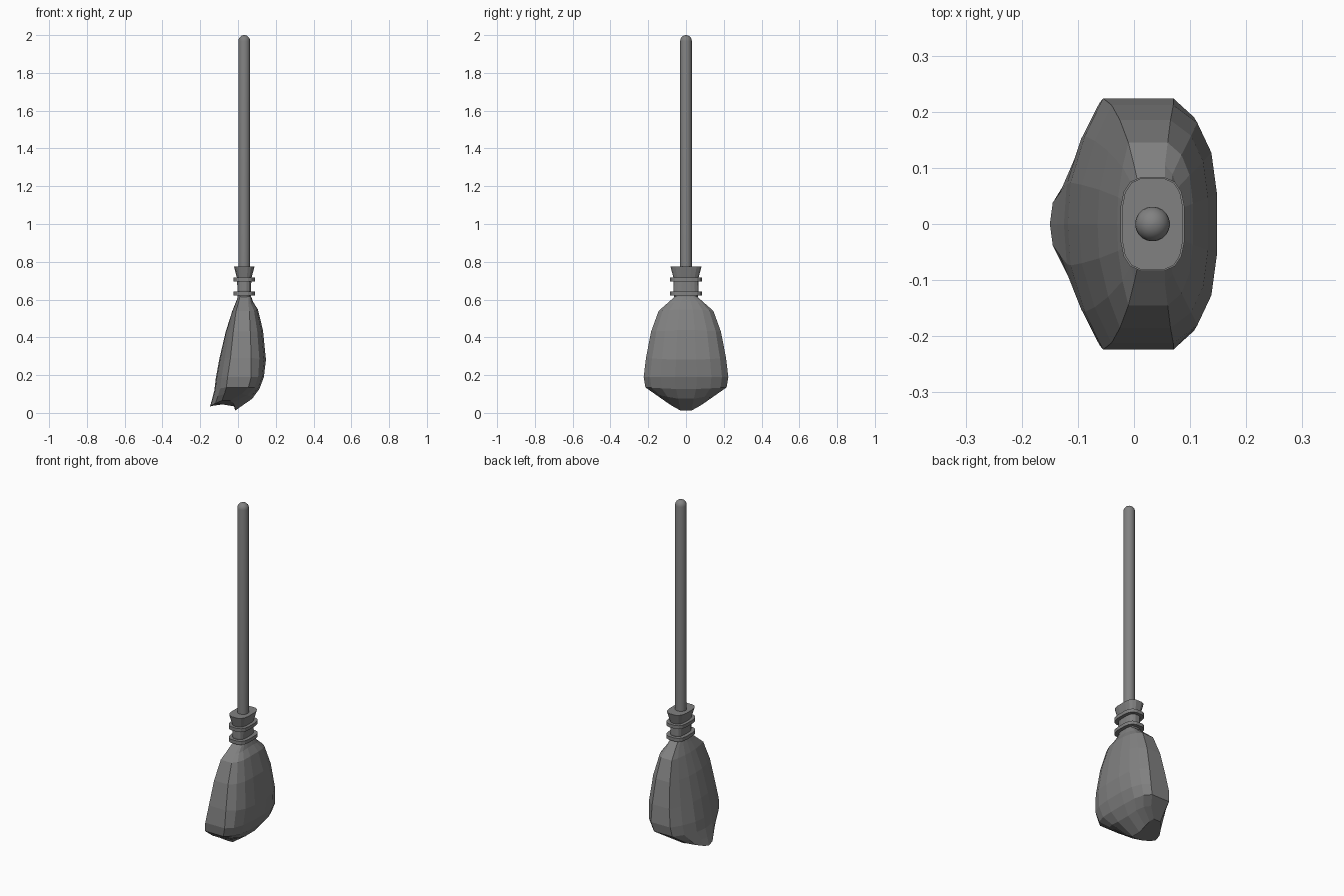
import bpy, bmesh, math

cube = bpy.data.objects.get("Cube")
if cube:
    bpy.data.objects.remove(cube, do_unlink=True)

grey = bpy.data.materials.new("plain grey")
grey.use_nodes = True
GREY = (0.22, 0.22, 0.22, 1)
grey.diffuse_color = GREY
grey.node_tree.nodes["Principled BSDF"].inputs["Base Color"].default_value = GREY

AXIS = 0.033  # x of the handle axis


def loft(name, rings, smooth=None):
    """Skin a stack of closed rings and cap both ends."""
    bm = bmesh.new()
    loops = [[bm.verts.new(p) for p in ring] for ring in rings]
    n = len(loops[0])
    for a, b in zip(loops, loops[1:]):
        for i in range(n):
            j = (i + 1) % n
            bm.faces.new((a[i], a[j], b[j], b[i]))
    bm.faces.new(loops[0])
    bm.faces.new(loops[-1])
    bmesh.ops.recalc_face_normals(bm, faces=bm.faces)
    mesh = bpy.data.meshes.new(name)
    bm.to_mesh(mesh)
    bm.free()
    mesh.materials.append(grey)
    obj = bpy.data.objects.new(name, mesh)
    bpy.context.collection.objects.link(obj)
    if smooth:
        bpy.ops.object.select_all(action="DESELECT")
        bpy.context.view_layer.objects.active = obj
        obj.select_set(True)
        bpy.ops.object.shade_smooth_by_angle(angle=math.radians(smooth))
    return obj


def rounded(rx, ry, z, n=16, power=1.0):
    """Ellipse ring; a power below one squares it off."""
    ring = []
    for i in range(n):
        t = math.tau * (i + 0.5) / n
        c, s = math.cos(t), math.sin(t)
        ring.append((AXIS + rx * math.copysign(abs(c) ** power, c),
                     ry * math.copysign(abs(s) ** power, s), z))
    return ring


# Handle: round pole with a domed tip
R = 0.031
pole = [rounded(R, R, 0.74, 24)]
for k in range(6):
    a = math.radians(k * 17)
    pole.append(rounded(R * math.cos(a), R * math.cos(a),
                        2 - R + R * math.sin(a) / math.sin(math.radians(85)), 24))
loft("handle", pole, 40)

# Binding: flared collar, neck and two flat bands
loft("binding_collar", [rounded(rx, ry, z, power=0.65) for rx, ry, z in
                        [(0.037, 0.060, 0.59), (0.037, 0.068, 0.65),
                         (0.038, 0.066, 0.71), (0.055, 0.083, 0.775)]])
for label, z in (("lower", 0.632), ("upper", 0.706)):
    loft(label + "_band", [rounded(0.058, 0.085, z + d, power=0.65) for d in (-0.01, 0.01)])

# Bristle head: half section as (width fraction, bulge fraction)
LEFT = [(0, 1), (0.33, 0.92), (0.7, 0.52), (1, 0)]
RIGHT = [(1, 0), (0.85, 0.55), (0.6, 0.87), (0.25, 1)]


def bristle_ring(z_left, z_right, z_side, x_left, x_right, strip_l, strip_r, half):
    side = []
    for table, edge, strip, z in ((LEFT, x_left, strip_l, z_left),
                                  (RIGHT, x_right, strip_r, z_right)):
        for w, b in table:
            side.append((strip + (edge - strip) * b, w * half,
                         z + (z_side - z) * w ** 1.3))
    return side + [(x, -y, z) for x, y, z in reversed(side[1:])]


HEAD = [
    (0.615, 0.615, 0.615, 0.00, 0.07, 0.01, 0.055, 0.060),
    (0.590, 0.590, 0.575, -0.01, 0.08, 0.0, 0.055, 0.105),
    (0.540, 0.550, 0.540, -0.03, 0.105, -0.01, 0.06, 0.145),
    (0.430, 0.440, 0.430, -0.065, 0.132, -0.025, 0.065, 0.185),
    (0.290, 0.280, 0.290, -0.098, 0.148, -0.04, 0.07, 0.212),
    (0.180, 0.190, 0.190, -0.118, 0.137, -0.055, 0.07, 0.224),
    (0.120, 0.125, 0.135, -0.125, 0.113, -0.062, 0.055, 0.215),
    (0.070, 0.070, 0.100, -0.138, 0.075, -0.072, 0.02, 0.165),
    (0.027, 0.002, 0.065, -0.150, -0.015, -0.085, -0.04, 0.115),
]
loft("bristles", [bristle_ring(*row) for row in HEAD])
